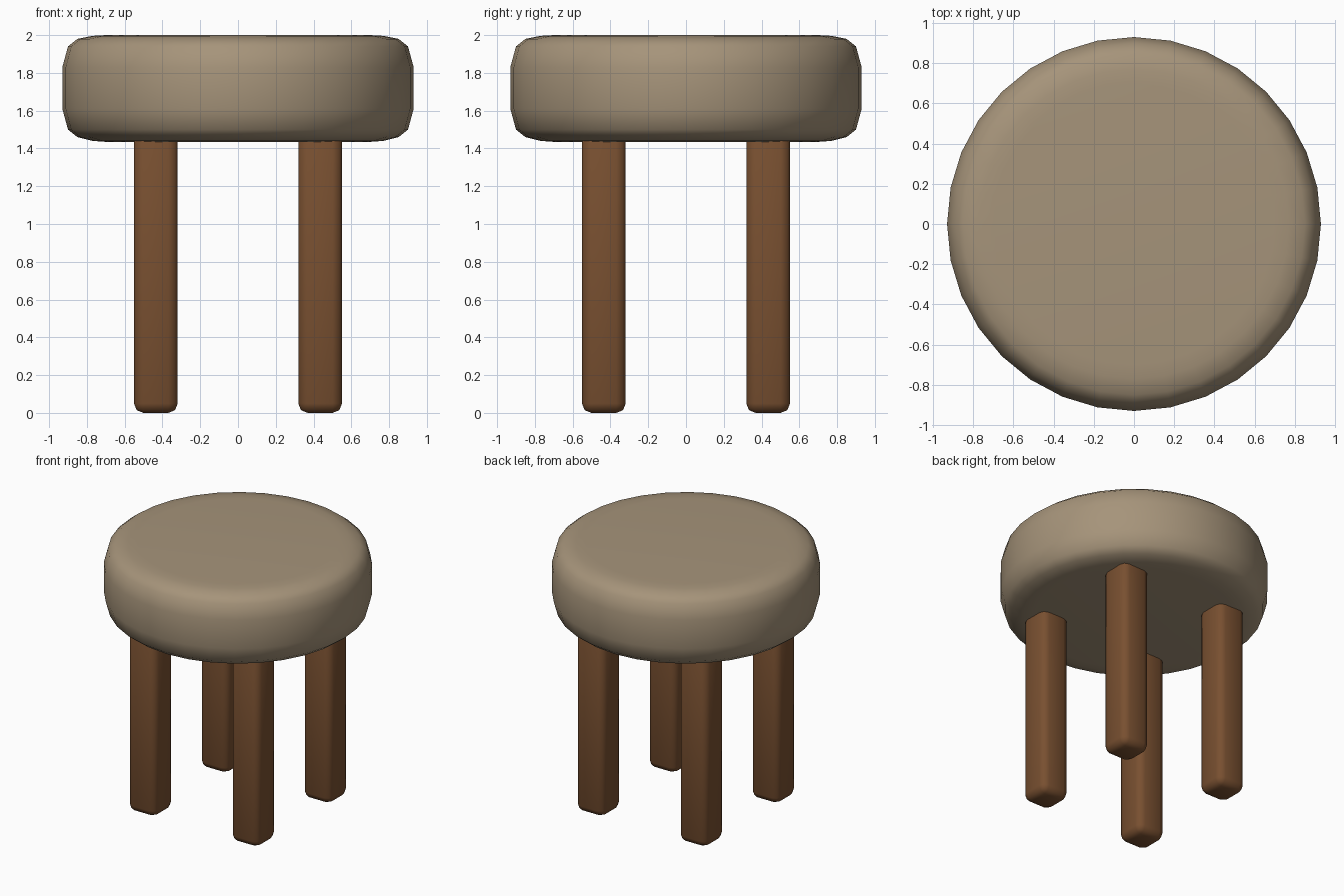
import bpy, bmesh, math

if "Cube" in bpy.data.objects:
    bpy.data.objects.remove(bpy.data.objects["Cube"])

def material(name, rgb):
    m = bpy.data.materials.new(name)
    m.diffuse_color = (*rgb, 1)
    m.use_nodes = True
    m.node_tree.nodes["Principled BSDF"].inputs["Base Color"].default_value = m.diffuse_color
    return m

fabric = material("beige fabric", (0.38, 0.295, 0.195))
wood = material("brown wood", (0.19, 0.08, 0.03))

def finish(bm, name, mat):
    bmesh.ops.recalc_face_normals(bm, faces=bm.faces[:])
    for f in bm.faces:
        f.smooth = True
    me = bpy.data.meshes.new(name)
    bm.to_mesh(me)
    bm.free()
    me.materials.append(mat)
    ob = bpy.data.objects.new(name, me)
    bpy.context.collection.objects.link(ob)
    return ob

# Padded round seat: a lathed cushion profile with 32 sides
profile = [(0.70, 1.435), (0.77, 1.44), (0.85, 1.46), (0.90, 1.50), (0.93, 1.61),
           (0.93, 1.83), (0.90, 1.94), (0.85, 1.98), (0.77, 1.996), (0.70, 2.0)]
N = 32
bm = bmesh.new()
rings = [[bm.verts.new((r * math.cos(2 * math.pi * i / N), r * math.sin(2 * math.pi * i / N), z))
          for i in range(N)] for r, z in profile]
for a, b in zip(rings, rings[1:]):
    for i in range(N):
        j = (i + 1) % N
        bm.faces.new((a[i], a[j], b[j], b[i]))
bm.faces.new(rings[0][::-1])
bm.faces.new(rings[-1])
finish(bm, "seat", fabric)

# Four square legs with rounded edges, tops hidden in the seat
def leg(name, x, y):
    bm = bmesh.new()
    bmesh.ops.create_cube(bm, size=1)
    for v in bm.verts:
        v.co = (x + v.co.x * 0.232, y + v.co.y * 0.232, 0.005 + (v.co.z + 0.5) * 1.475)
        if v.co.z < 0.1:
            v.co.z = 0
    bmesh.ops.bevel(bm, geom=bm.edges[:], offset=0.05, segments=2, profile=0.5, affect='EDGES')
    finish(bm, name, wood)

for fb, y in (("front", -0.435), ("back", 0.435)):
    for side, x in (("left", -0.435), ("right", 0.435)):
        leg(f"{fb}_{side}_leg", x, y)
